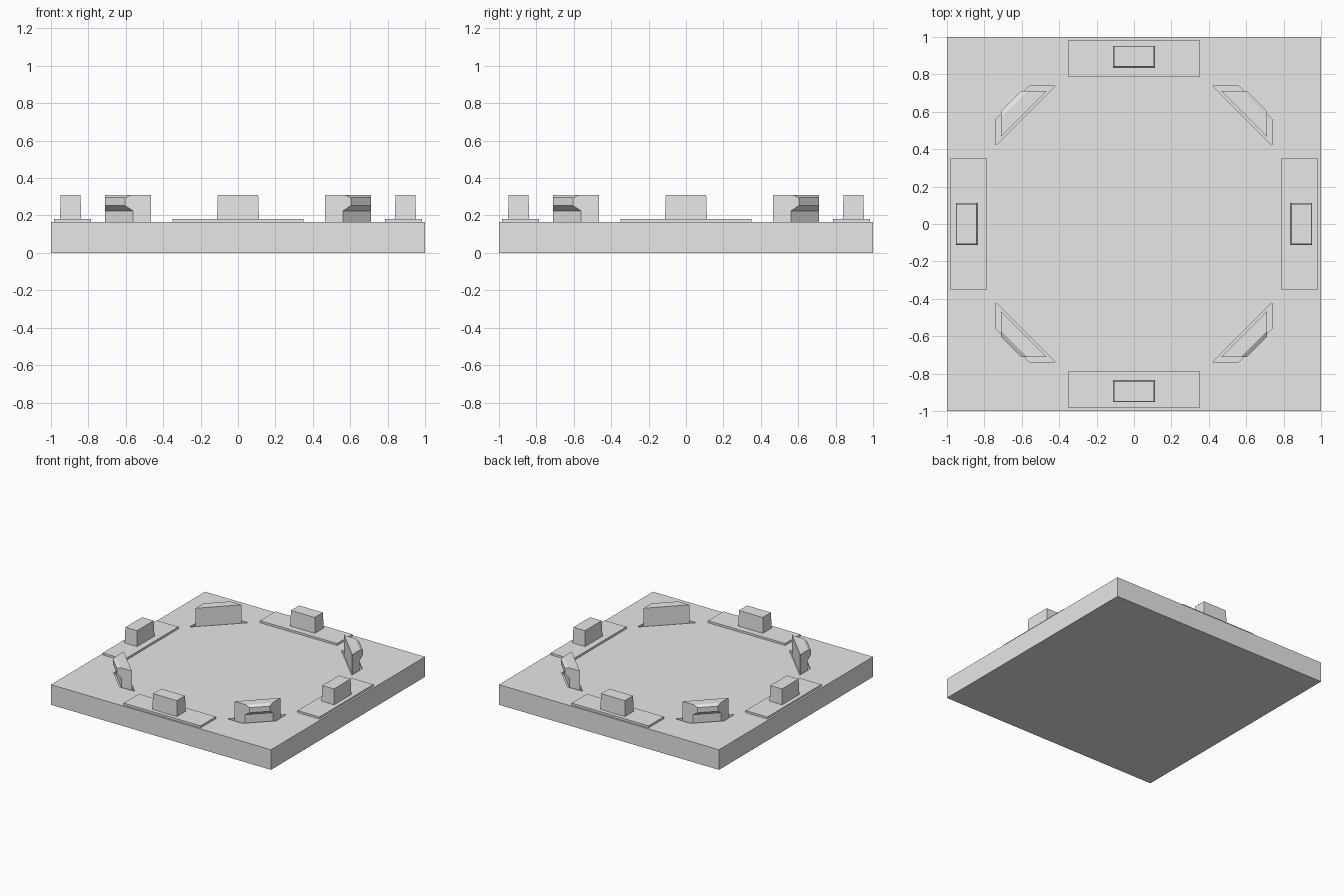
import bpy, bmesh, math
from mathutils import Matrix

if "Cube" in bpy.data.objects:
    bpy.data.objects.remove(bpy.data.objects["Cube"])

grey = bpy.data.materials.new("plain_grey")
grey.diffuse_color = (0.8, 0.8, 0.8, 1)
grey.use_nodes = True
grey.node_tree.nodes["Principled BSDF"].inputs["Base Color"].default_value = grey.diffuse_color

DECK = 0.165      # top of the slab
POCKET = 0.145    # floor of the corner pockets


def loft(bm, rings):
    """Closed solid through a stack of equal-sized vertex rings."""
    loops = [[bm.verts.new(p) for p in ring] for ring in rings]
    n = len(loops[0])
    bm.faces.new(loops[0][::-1])
    bm.faces.new(loops[-1])
    for a, b in zip(loops, loops[1:]):
        for i in range(n):
            j = (i + 1) % n
            bm.faces.new((a[i], a[j], b[j], b[i]))


def rect(x0, x1, y0, y1, z):
    return [(x0, y0, z), (x1, y0, z), (x1, y1, z), (x0, y1, z)]


def corner(edge, inner, outer, z):
    """Diagonal trapezoid in a corner, between the lines x+y=inner and x+y=outer."""
    return [(inner - edge, edge, z), (edge, inner - edge, z),
            (edge, outer - edge, z), (outer - edge, edge, z)]


def make(name, rings, turn=0, smooth=False):
    bm = bmesh.new()
    loft(bm, rings)
    bmesh.ops.recalc_face_normals(bm, faces=bm.faces[:])
    bm.transform(Matrix.Rotation(turn, 4, 'Z'))
    me = bpy.data.meshes.new(name)
    bm.to_mesh(me)
    bm.free()
    me.materials.append(grey)
    ob = bpy.data.objects.new(name, me)
    bpy.context.collection.objects.link(ob)
    if smooth:
        bpy.ops.object.select_all(action='DESELECT')
        ob.select_set(True)
        bpy.context.view_layer.objects.active = ob
        bpy.ops.object.shade_smooth_by_angle(angle=math.radians(32))
    return ob


# Square slab
slab = make("base_slab", [rect(-1, 1, -1, 1, 0), rect(-1, 1, -1, 1, DECK)])

# Height and outer line of the corner block: foot, overhang, lip, sloped top
profile = [(POCKET, 1.273), (0.225, 1.273), (0.253, 1.315),
           (0.295, 1.315), (0.31, 1.282)]

for k in range(4):
    turn = k * math.pi / 2
    # Edge plate and its slightly tapered block
    make(f"edge_plate_{k}", [rect(-0.35, 0.35, -0.985, -0.787, DECK),
                             rect(-0.35, 0.35, -0.985, -0.787, 0.182)], turn)
    make(f"edge_block_{k}", [rect(-0.112, 0.112, -0.952, -0.838, 0.182),
                             rect(-0.108, 0.108, -0.948, -0.842, 0.31)], turn)
    # Shallow pocket in the slab
    cutter = make(f"pocket_cutter_{k}", [corner(0.738, 1.16, 1.298, POCKET),
                                         corner(0.738, 1.16, 1.298, 0.25)], turn)
    cutter.hide_render = True
    cutter.hide_viewport = True
    cut = slab.modifiers.new(f"pocket_{k}", 'BOOLEAN')
    cut.operation = 'DIFFERENCE'
    cut.solver = 'EXACT'
    cut.object = cutter
    # Notched corner block standing in the pocket
    make(f"corner_block_{k}",
         [corner(0.712, 1.178, s, z) for z, s in profile], turn, smooth=True)
